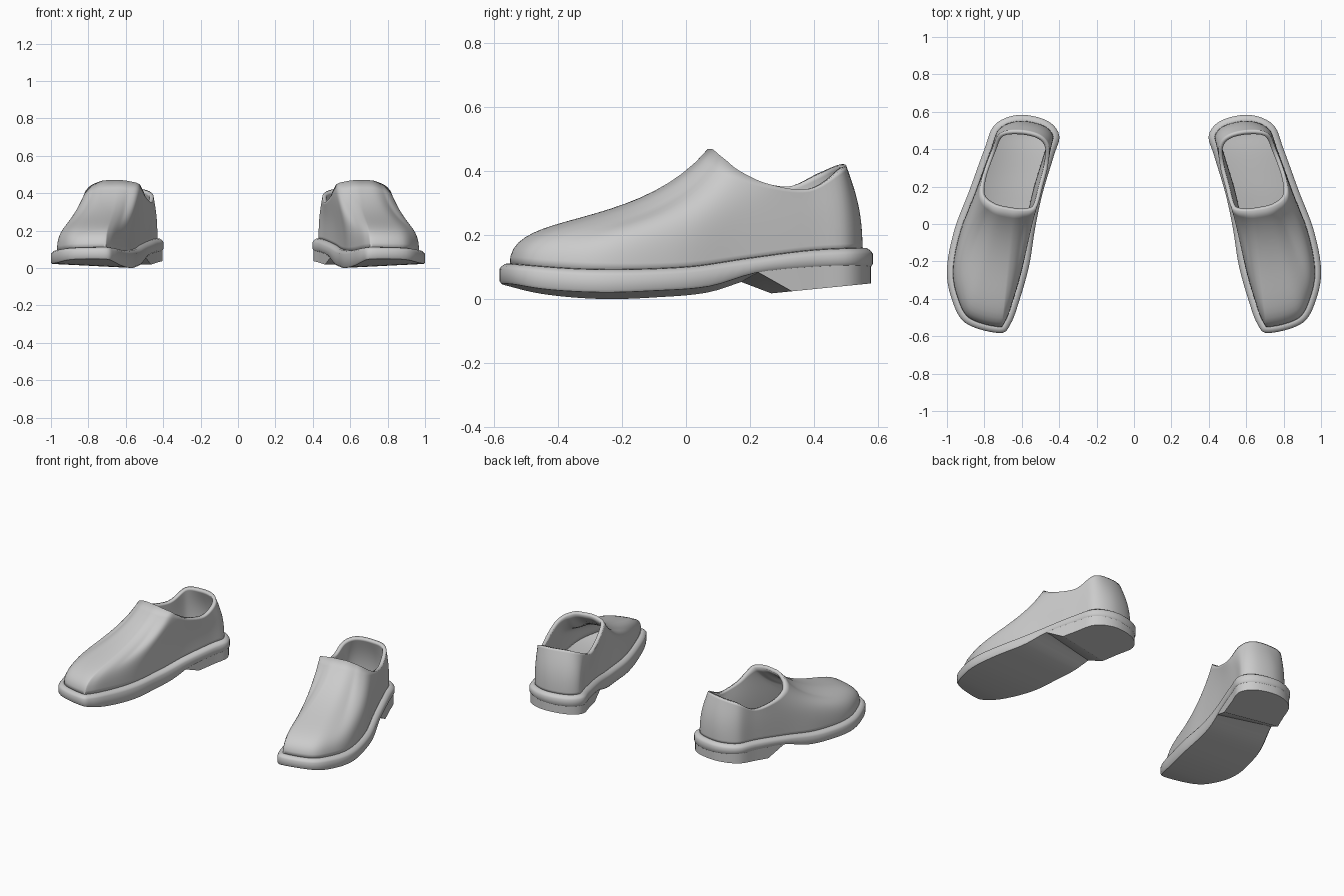
import bpy, bmesh
from mathutils import Vector

if "Cube" in bpy.data.objects:
    bpy.data.objects.remove(bpy.data.objects["Cube"])

# Stations around the right shoe, toe -> outer side -> heel -> inner side:
# sole outline x, y, then matching collar rim x, y, z
STATIONS = [
    (.72, -.583, .67, .075, .470), (.90, -.53, .72, .085, .468),
    (.975, -.40, .76, .100, .455), (1.0, -.24, .795, .125, .435),
    (.96, -.03, .82, .170, .400), (.88, .18, .81, .260, .360),
    (.80, .40, .765, .385, .345), (.745, .53, .715, .485, .405),
    (.62, .583, .61, .500, .420), (.47, .555, .505, .475, .420),
    (.40, .475, .455, .415, .395), (.43, .36, .46, .310, .350),
    (.49, .16, .49, .190, .375), (.53, -.03, .51, .115, .420),
    (.56, -.22, .53, .080, .450), (.61, -.40, .57, .068, .462),
    (.66, -.535, .62, .068, .470)]
SUB = 6
N = len(STATIONS) * SUB


def spline(i):
    """Closed smooth curve through the stations."""
    k, t = divmod(i / SUB, 1)
    a, b, c, d = (STATIONS[(int(k) + j) % len(STATIONS)] for j in (-1, 0, 1, 2))
    return [.5 * (2*q + (r-p)*t + (2*p-5*q+4*r-s)*t*t + (3*q-p-3*r+s)*t**3)
            for p, q, r, s in zip(a, b, c, d)]


def height(pts, y):
    """Smooth height curve through (y, z) points."""
    y = min(max(y, pts[0][0]), pts[-1][0])
    k = next(j for j in range(len(pts) - 1) if y <= pts[j + 1][0])

    def slope(j):
        a, b = pts[max(j - 1, 0)], pts[min(j + 1, len(pts) - 1)]
        return (b[1] - a[1]) / (b[0] - a[0])
    (y0, z0), (y1, z1) = pts[k], pts[k + 1]
    h = y1 - y0
    t = (y - y0) / h
    return (z0*(1+2*t)*(1-t)**2 + h*slope(k)*t*(1-t)**2
            + z1*t*t*(3-2*t) + h*slope(k+1)*t*t*(t-1))


def z_top(y):
    return height([(-.59, .105), (-.3, .085), (0, .092), (.2, .12), (.4, .145), (.59, .153)], y)


def z_bottom(x, y):
    return height([(-.59, .043), (-.45, .013), (-.27, 0), (-.1, .006), (.07, .022),
                   (.22, .068), (.4, .09), (.59, .10)], y) + .05 * max(x - .55, 0)


ring = [spline(i) for i in range(N)]
outline = [Vector(p[:2]) for p in ring]
rim = [Vector(p[2:]) for p in ring]


def inset(d):
    out = []
    for i in range(N):
        t = (outline[(i + 1) % N] - outline[i - 1]).normalized()
        out.append(outline[i] - Vector((t.y, -t.x)) * d)
    return out


def loft(bm, rings, closed=True):
    vs = [[bm.verts.new(p) for p in r] for r in rings]
    n = len(vs[0])
    for a, b in zip(vs, vs[1:]):
        for i in range(n if closed else n - 1):
            j = (i + 1) % n
            bm.faces.new((a[i], a[j], b[j], b[i]))
    return vs


def cap(bm, v):
    """Fill an outline with strips running from side to side."""
    for i in range(N // 2):
        quad = [v[i], v[i + 1], v[(N - i - 1) % N], v[(N - i) % N]]
        bm.faces.new(list(dict.fromkeys(quad)))


def finish(bm, name, angle, thickness=0, recalc=True):
    if recalc:
        bmesh.ops.recalc_face_normals(bm, faces=bm.faces)
    me = bpy.data.meshes.new(name)
    bm.to_mesh(me)
    bm.free()
    ob = bpy.data.objects.new(name, me)
    bpy.context.collection.objects.link(ob)
    bpy.ops.object.select_all(action='DESELECT')
    ob.select_set(True)
    bpy.context.view_layer.objects.active = ob
    bpy.ops.object.shade_smooth_by_angle(angle=angle)
    if thickness:
        m = ob.modifiers.new("Thickness", 'SOLIDIFY')
        m.thickness, m.offset = thickness, -1
    m = ob.modifiers.new("Pair", 'MIRROR')
    m.use_mirror_merge = False
    return ob


# Soles: straight edge with a rounded welt, capped below and inside (insole)
bm = bmesh.new()
bottom = [(p.x, p.y, z_bottom(*p)) for p in inset(.006)]
rings = [bottom, [(p.x, p.y, z_bottom(*p) + .008) for p in outline]]
for d, dz in ((0, -.010), (.006, -.001), (.018, .008), (.034, .010), (.05, .0)):
    rings.append([(p.x, p.y, z_top(p.y) + dz) for p in inset(d)])
vs = loft(bm, rings)
cap(bm, vs[0])
cap(bm, vs[-1])
finish(bm, "sole", .7)

# Heel blocks with a slanted front face
bm = bmesh.new()
part = [Vector(p) for p in bottom[31:73]]
low = []
for k, p in enumerate(part):
    back = .055 if k in (0, len(part) - 1) else 0
    q = p.copy()
    if back:
        q = part[3 if k == 0 else -4].copy()
    elif k < 4:
        q = part[3] + (part[4] - part[3]) * k * .25
    elif k > len(part) - 5:
        q = part[-4] + (part[-5] - part[-4]) * (len(part) - 1 - k) * .25
    q.z = .013 + .1 * (q.y - .21)
    low.append(q)
up = [p + Vector((0, 0, .008)) for p in part]
vs = loft(bm, [low, up])
bm.faces.new(vs[0])
cap_top = vs[1]
for i in range(len(part) // 2 - 1):
    bm.faces.new((cap_top[i], cap_top[i + 1], cap_top[-2 - i], cap_top[-1 - i]))
finish(bm, "heel", .6)

# Uppers: every station sweeps a curve from the welt to the collar rim
base = inset(.032)
STEPS = 18
rings = [[] for _ in range(STEPS + 1)]
for b, o in zip(base, rim):
    p0 = Vector((b.x, b.y, z_top(b.y) + .004))
    f = min(max(((o - p0).xy.length - .1) / .4, 0), 1)
    p1 = p0 + Vector((0, -.01 * f, .12 + .06 * f))
    p2 = p0.lerp(o, .4 + .23 * f)
    p2.z = p0.z + (o.z - p0.z) * (.68 - .41 * f)
    for s in range(STEPS + 1):
        t = s / STEPS
        u = 1 - t
        rings[s].append(p0*u**3 + p1*3*u*u*t + p2*3*u*t*t + o*t**3)
bm = bmesh.new()
loft(bm, rings)
finish(bm, "upper", 1.0, .022, recalc=False)
